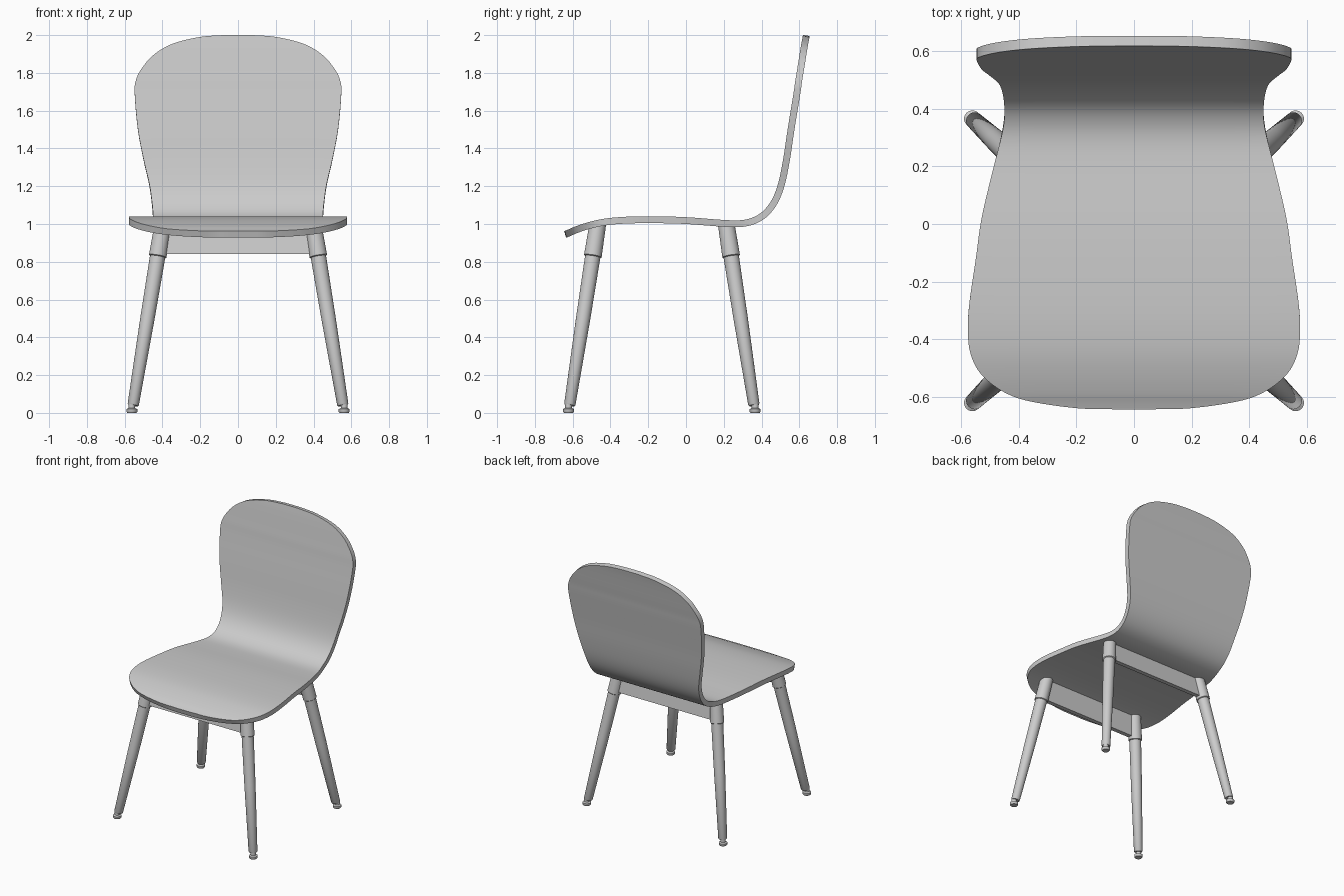
import bpy, bmesh
from mathutils import Vector

if "Cube" in bpy.data.objects:
    bpy.data.objects.remove(bpy.data.objects["Cube"])


def finish(name, bm, angle=0.7):
    bmesh.ops.recalc_face_normals(bm, faces=bm.faces[:])
    mesh = bpy.data.meshes.new(name)
    bm.to_mesh(mesh)
    bm.free()
    obj = bpy.data.objects.new(name, mesh)
    bpy.context.collection.objects.link(obj)
    bpy.ops.object.select_all(action='DESELECT')
    obj.select_set(True)
    bpy.context.view_layer.objects.active = obj
    bpy.ops.object.shade_smooth_by_angle(angle=angle)
    return obj


def lathe(name, base, axis, profile, n=32):
    """Revolve (distance, radius) pairs around an axis, with capped ends."""
    bm = bmesh.new()
    rot = Vector((0, 0, 1)).rotation_difference(axis).to_matrix().to_4x4()
    rings = []
    for d, r in profile:
        ring = bmesh.ops.create_circle(bm, segments=n, radius=r)['verts']
        for v in ring:
            v.co = base + (rot @ (v.co + Vector((0, 0, d))))
        rings.append(ring)
    for a, b in zip(rings, rings[1:]):
        for i in range(n):
            j = (i + 1) % n
            bm.faces.new((a[i], a[j], b[j], b[i]))
    bm.faces.new(rings[0])
    bm.faces.new(rings[-1])
    return finish(name, bm)


def spline(pts, steps):
    """Catmull-Rom curve through the points."""
    p = [Vector(q) for q in pts]
    p = [2 * p[0] - p[1]] + p + [2 * p[-1] - p[-2]]
    out = []
    for i in range(1, len(p) - 2):
        a, b, c, d = p[i - 1:i + 3]
        for k in range(steps):
            t = k / steps
            out.append(0.5 * (2 * b + (c - a) * t + (2 * a - 5 * b + 4 * c - d) * t * t
                              + (3 * b - a - 3 * c + d) * t ** 3))
    return out + [p[-2]]


# Seat shell: right-hand outline (half width, y, z) from the front lip to the top of the back
outline = [
    (0.06, -0.640, 0.945), (0.20, -0.634, 0.947), (0.35, -0.612, 0.956),
    (0.45, -0.580, 0.970), (0.53, -0.520, 0.990), (0.568, -0.45, 1.007),
    (0.578, -0.37, 1.017), (0.572, -0.27, 1.022), (0.55, -0.12, 1.022),
    (0.53, 0.02, 1.017), (0.49, 0.19, 1.004), (0.465, 0.29, 1.002),
    (0.452, 0.36, 1.018), (0.451, 0.42, 1.055), (0.457, 0.47, 1.12),
    (0.47, 0.505, 1.21), (0.50, 0.532, 1.34), (0.53, 0.556, 1.50),
    (0.547, 0.587, 1.69), (0.54, 0.597, 1.76), (0.51, 0.607, 1.82),
    (0.45, 0.618, 1.89), (0.35, 0.628, 1.95), (0.20, 0.635, 1.987),
    (0.06, 0.637, 1.998)]
bm = bmesh.new()
cols = 8
rows = [[bm.verts.new((w * (2 * i / cols - 1), y, z)) for i in range(cols + 1)]
        for w, y, z in spline(outline, 4)]
for a, b in zip(rows, rows[1:]):
    for i in range(cols):
        bm.faces.new((a[i], a[i + 1], b[i + 1], b[i]))
shell = finish("seat_shell", bm)
solid = shell.modifiers.new("thickness", 'SOLIDIFY')
solid.thickness = 0.036
solid.offset = 0
bpy.ops.object.modifier_apply(modifier=solid.name)
bpy.ops.object.shade_smooth_by_angle(angle=0.7)

# Legs, collars and feet, plus a rail under the seat for each pair
for label, foot_y, lean, top in (("front", -0.622, 0.155, 1.0), ("rear", 0.366, -0.153, 0.995)):
    for side, s in (("left", -1), ("right", 1)):
        base = Vector((s * 0.562, foot_y, 0))
        slope = Vector((-s * 0.165, lean, 1))
        axis, k = slope.normalized(), slope.length
        lathe(f"{label}_{side}_leg", base, axis,
              [(0.04 * k, 0.026), (0.046 * k, 0.03), (0.5 * k, 0.038), (0.84 * k, 0.041)])
        lathe(f"{label}_{side}_collar", base, axis,
              [(0.826 * k, 0.042), (0.83 * k, 0.047), (top * k, 0.044)])
        lathe(f"{label}_{side}_foot", base, Vector((0, 0, 1)),
              [(0, 0.024), (0.006, 0.029), (0.02, 0.029), (0.026, 0.018), (0.05, 0.018)])
    # Rail leaning with the legs
    bm = bmesh.new()
    bmesh.ops.create_cube(bm, size=1)
    for v in bm.verts:
        z = 0.842 if v.co.z < 0 else 0.995
        x = 0.562 - 0.165 * z
        v.co = (x if v.co.x > 0 else -x, foot_y + lean * z + v.co.y * 0.032, z)
    finish(f"{label}_rail", bm)
